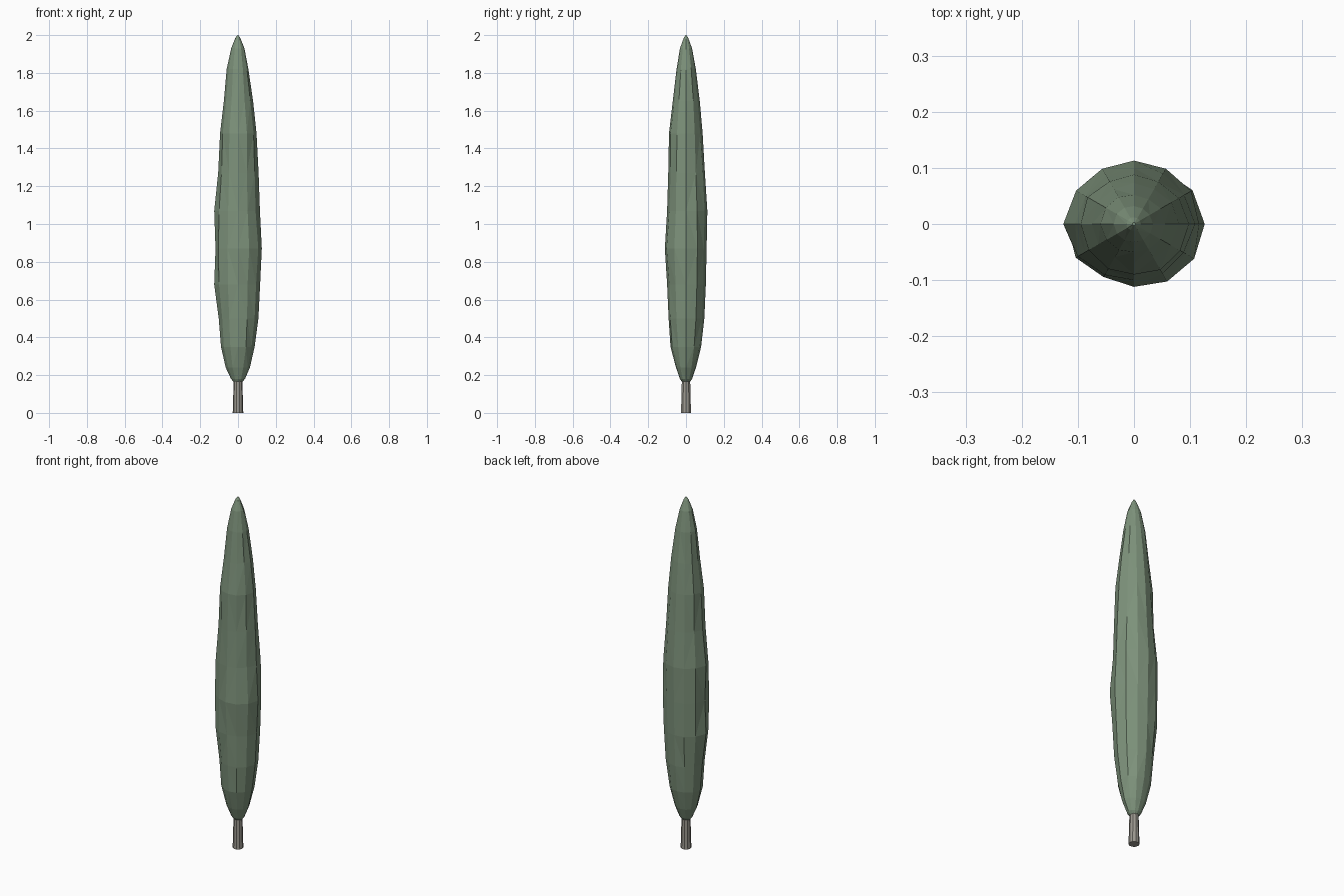
import bpy
import bmesh
import math
import random

random.seed(4)

cube = bpy.data.objects.get("Cube")
if cube:
    bpy.data.objects.remove(cube, do_unlink=True)


def make_material(name, color):
    mat = bpy.data.materials.new(name)
    mat.use_nodes = True
    mat.diffuse_color = color
    shader = mat.node_tree.nodes["Principled BSDF"]
    shader.inputs["Base Color"].default_value = color
    shader.inputs["Roughness"].default_value = 0.9
    return mat


def loft(name, rings, mat):
    """Join rings of points into a closed, flat-shaded body."""
    bm = bmesh.new()
    loops = [[bm.verts.new(p) for p in ring] for ring in rings]
    for low, high in zip(loops, loops[1:]):
        n = len(low)
        for i in range(n):
            j = (i + 1) % n
            bm.faces.new((low[i], low[j], high[j], high[i]))
    bm.faces.new(loops[0][::-1])
    bm.faces.new(loops[-1])
    bmesh.ops.triangulate(bm, faces=[f for f in bm.faces if len(f.verts) == 4],
                          quad_method='SHORT_EDGE')
    bmesh.ops.recalc_face_normals(bm, faces=bm.faces)
    mesh = bpy.data.meshes.new(name)
    bm.to_mesh(mesh)
    bm.free()
    mesh.materials.append(mat)
    obj = bpy.data.objects.new(name, mesh)
    bpy.context.collection.objects.link(obj)
    return obj


def ring(sides, z, radius_at):
    points = []
    for i in range(sides):
        a = math.tau * i / sides
        r = radius_at(a)
        points.append((r * math.cos(a), r * math.sin(a), z))
    return points


def blended(right, back, left, front):
    """Radius blending between four side profiles, uneven in between."""
    def radius(a):
        c, s = math.cos(a), math.sin(a)
        rx = right if c > 0 else left
        ry = back if s > 0 else front
        uneven = 1 + random.uniform(-0.05, 0.03) * abs(math.sin(2 * a))
        return (rx * c * c + ry * s * s) * uneven
    return radius


leaf_green = make_material("leaf green", (0.205, 0.287, 0.197, 1))
bark_grey = make_material("bark grey", (0.33, 0.315, 0.275, 1))

# Foliage column: height, then reach towards +x, +y, -x, -y
profile = [
    (0.165, 0.024, 0.022, 0.024, 0.022),
    (0.18, 0.037, 0.032, 0.037, 0.032),
    (0.24, 0.063, 0.053, 0.065, 0.053),
    (0.35, 0.088, 0.08, 0.09, 0.082),
    (0.50, 0.108, 0.097, 0.102, 0.092),
    (0.68, 0.117, 0.105, 0.126, 0.10),
    (0.87, 0.126, 0.109, 0.119, 0.112),
    (1.07, 0.116, 0.113, 0.126, 0.10),
    (1.27, 0.109, 0.10, 0.105, 0.094),
    (1.48, 0.098, 0.088, 0.095, 0.09),
    (1.65, 0.08, 0.073, 0.075, 0.07),
    (1.82, 0.055, 0.052, 0.06, 0.05),
    (1.93, 0.034, 0.032, 0.036, 0.032),
    (1.985, 0.012, 0.012, 0.014, 0.012),
    (2.0, 0.003, 0.003, 0.003, 0.003),
]
loft("foliage", [ring(12, z, blended(*reach)) for z, *reach in profile], leaf_green)

# Trunk, slightly wider at the ground
trunk_rings = [ring(10, z, lambda a, r=r: r)
               for z, r in ((0, 0.028), (0.06, 0.026), (0.18, 0.023))]
loft("trunk", trunk_rings, bark_grey)
